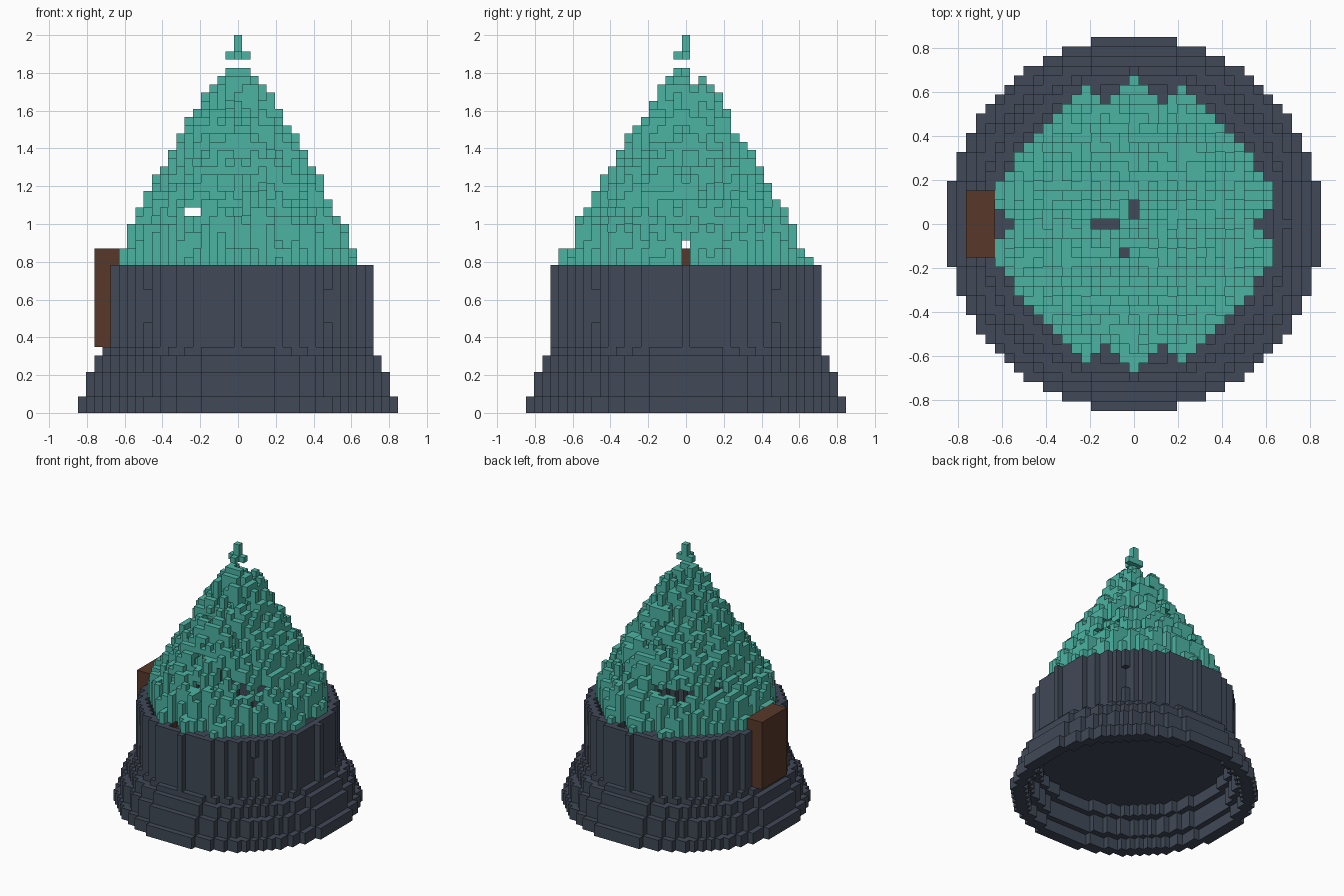
import bpy, bmesh, math, random
from mathutils import Vector

if "Cube" in bpy.data.objects:
    bpy.data.objects.remove(bpy.data.objects["Cube"], do_unlink=True)

random.seed(7)
V = 2 / 46          # edge length of one block
SIDES = [(1, 0, 0), (-1, 0, 0), (0, 1, 0), (0, -1, 0), (0, 0, 1), (0, 0, -1)]


def material(name, rgb):
    m = bpy.data.materials.new(name)
    m.use_nodes = True
    col = (*rgb, 1)
    m.diffuse_color = col
    bsdf = m.node_tree.nodes["Principled BSDF"]
    bsdf.inputs["Base Color"].default_value = col
    bsdf.inputs["Roughness"].default_value = 0.9
    return m


def blocks(name, cells, mat):
    """Object from a set of block coordinates, with only the exposed faces."""
    bm = bmesh.new()
    verts = {}

    def vert(p):
        key = tuple(round(c * 2) for c in p)
        if key not in verts:
            verts[key] = bm.verts.new(p * V)
        return verts[key]

    for c in sorted(cells):
        centre = Vector(c) + Vector((0, 0, 0.5))
        for s in SIDES:
            if (c[0] + s[0], c[1] + s[1], c[2] + s[2]) in cells:
                continue
            n = Vector(s)
            u = Vector((s[1], s[2], s[0]))
            w = n.cross(u)
            corners = [(-1, -1), (1, -1), (1, 1), (-1, 1)]
            bm.faces.new([vert(centre + (n + u * a + w * b) / 2) for a, b in corners])
    me = bpy.data.meshes.new(name)
    bm.to_mesh(me)
    bm.free()
    me.materials.append(mat)
    ob = bpy.data.objects.new(name, me)
    bpy.context.collection.objects.link(ob)


def ring(outer, inner, z0, z1):
    """Blocks of a round ring between two radii and two heights."""
    return {(x, y, z) for x in range(-20, 21) for y in range(-20, 21)
            if inner < math.hypot(x, y) <= outer for z in range(z0, z1)}


stone = material("dark slate", (0.053, 0.067, 0.095))
thatch = material("teal thatch", (0.072, 0.455, 0.362))
wood = material("brown wood", (0.098, 0.040, 0.023))

# Hollow stepped plinth with the floor as its lid
blocks("plinth", ring(19.5, 17.5, 0, 2) | ring(18.5, 16.5, 2, 5)
       | ring(17.5, 15.5, 5, 7), stone)
blocks("floor", ring(16.5, -1, 7, 8), stone)

# Door slab set into the right-hand side of the wall
door_cells = {(x, y, z) for x in range(-17, -14) for y in range(-3, 4)
              for z in range(8, 20)}
blocks("door", door_cells, wood)

# Round wall with a small recess on each diagonal
recesses = {(x, y, z) for x in (-11, 11) for y in (-11, 11) for z in range(11, 15)}
blocks("wall", ring(16, 14.5, 8, 18) - door_cells - recesses, stone)

# Ragged hollow cone roof: one short random column per position
gaps = {(-4, 0), (-3, 0), (-2, 0), (0, 1), (0, 2), (-1, -3), (0, 0)}
# Eaves: spikes beyond the round edge and notches cut into it, mirrored
spikes = {(0, 15), (1, 14), (5, 14), (6, 13), (14, 2), (14, 3), (14, 4)}
notches = {(3, 13), (13, 0), (14, 0)}
roof = set()
for x in range(-15, 16):
    for y in range(-15, 16):
        d = math.hypot(x, y)
        corner = (abs(x), abs(y))
        if (x, y) in gaps or corner in notches or (d > 14 and corner not in spikes):
            continue
        top = min(42, round(45.9 - 1.72 * d)) - random.choice((0, 0, 1, 1, 2, 3))
        if d > 13.9:
            top = min(top, 20)
        top = max(top, 19)
        low = 18 if d > 12 else max(18, top - random.choice((2, 3, 3, 4)))
        # The courses where two tiers meet are thinned out
        roof |= {(x, y, z) for z in range(low, top)
                 if z not in (24, 30, 36) or random.random() < 0.6}
blocks("roof", roof - door_cells, thatch)

# Small floating tip
blocks("roof_tip", {(0, 0, 43), (-1, 0, 43), (1, 0, 43), (0, -1, 43),
                    (0, 0, 44), (0, 0, 45)}, thatch)
